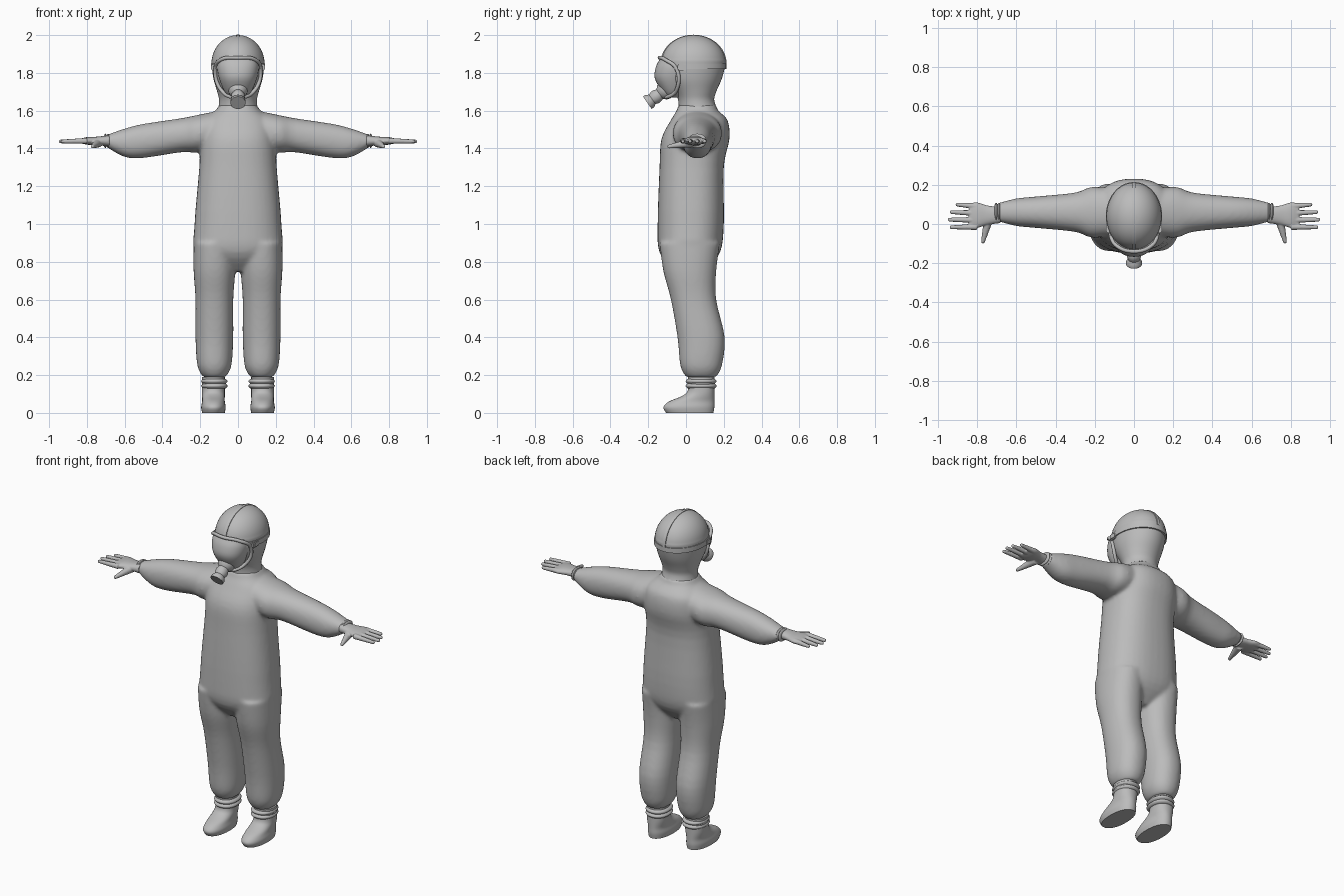
import bpy, bmesh, math
from mathutils import Matrix, Vector

cube = bpy.data.objects.get("Cube")
if cube:
    bpy.data.objects.remove(cube)

grey = (0.5, 0.5, 0.5, 1)
material = bpy.data.materials.new("plain grey")
material.use_nodes = True
material.diffuse_color = grey
material.node_tree.nodes["Principled BSDF"].inputs["Base Color"].default_value = grey


def resample(rows, steps):
    """Smooth the section rows with a cubic through every row."""
    rows = [Vector(row) for row in rows]
    last = len(rows) - 1
    result = []
    for i in range(last):
        start, end = rows[i], rows[i + 1]
        leave = (end - rows[max(i - 1, 0)]) / 2
        arrive = (rows[min(i + 2, last)] - start) / 2
        for step in range(steps):
            t = step / steps
            ease = t * t * (3 - 2 * t)
            bend = t * (1 - t)
            result.append(start.lerp(end, ease) + leave * bend * (1 - t) - arrive * bend * t)
    return result + [rows[last]]


def loft(bm, axis, rows, centre=0, side=1, steps=4, power=2.2, sides=40):
    """Skin oval sections: position, half width, half depth, depth centre."""
    if steps > 1:
        rows = resample(rows, steps)
    rings = []
    for position, width, depth, middle in rows:
        ring = []
        for k in range(sides):
            c, s = math.cos(math.tau * k / sides), math.sin(math.tau * k / sides)
            u = centre + width * math.copysign(abs(c) ** (2 / power), c)
            v = middle + depth * math.copysign(abs(s) ** (2 / power), s)
            x, y, z = (position, u, v) if axis == "x" else (u, v, position)
            ring.append(bm.verts.new((x * side, y, z)))
        rings.append(ring)
    for low, high in zip(rings, rings[1:]):
        for k in range(sides):
            bm.faces.new((low[k], low[k - 1], high[k - 1], high[k]))
    bm.faces.new(rings[0])
    bm.faces.new(rings[-1])


def finger(bm, base, tip, thick, thin):
    """Tapered finger with a rounded tip."""
    base, tip = Vector(base), Vector(tip)
    along = tip - base
    turn = along.to_track_quat("Z", "Y").to_matrix().to_4x4()
    bmesh.ops.create_cone(bm, cap_ends=True, segments=16, radius1=thick, radius2=thin,
                          depth=along.length, matrix=Matrix.Translation((base + tip) / 2) @ turn)
    bmesh.ops.create_uvsphere(bm, u_segments=16, v_segments=8, radius=thin,
                              matrix=Matrix.Translation(tip))


def finish(name, bm, voxel=0, relax=0):
    """Turn the mesh into a smooth object, optionally fusing its pieces."""
    bmesh.ops.recalc_face_normals(bm, faces=bm.faces)
    mesh = bpy.data.meshes.new(name)
    bm.to_mesh(mesh)
    bm.free()
    mesh.materials.append(material)
    mesh.shade_smooth()
    mesh.set_sharp_from_angle(angle=math.radians(40))
    obj = bpy.data.objects.new(name, mesh)
    bpy.context.collection.objects.link(obj)
    if voxel:
        fuse = obj.modifiers.new("fuse", "REMESH")
        fuse.mode, fuse.voxel_size, fuse.use_smooth_shade = "VOXEL", voxel, True
        smooth = obj.modifiers.new("relax", "SMOOTH")
        smooth.factor, smooth.iterations = 0.5, relax
    return obj


def part(name, axis, rows, **options):
    bm = bmesh.new()
    loft(bm, axis, rows, **options)
    return finish(name, bm)


def cuff(name, axis, start, length, width, depth, middle, centre, side):
    """Two soft rolls of cloth around a wrist or ankle."""
    count = 12
    rows = []
    for i in range(count + 1):
        swell = 0.01 * abs(math.sin(math.tau * i / count))
        rows.append((start + length * i / count, width + swell, depth + swell, middle))
    part(name, axis, rows, centre=centre, side=side, steps=1)


# Baggy one-piece suit: torso, sleeves and trouser legs fused together
torso = [(.75, .05, .08, .02), (.85, .22, .16, .02), (1, .23, .175, .025), (1.3, .205, .17, .03),
         (1.45, .2, .18, .05), (1.55, .18, .15, .07), (1.6, .12, .11, .06), (1.63, .1, .1, .06)]
sleeve = [(0, .1, .1, 1.52), (.2, .13, .1, 1.48), (.3, .1, .09, 1.47), (.5, .08, .09, 1.44),
          (.6, .07, .075, 1.43), (.7, .045, .03, 1.44)]
trouser = [(.19, .06, .08, .08), (.25, .09, .11, .08), (.4, .1, .125, .08), (.6, .1, .12, .04),
           (.75, .11, .14, .02), (.9, .11, .16, .02)]
bm = bmesh.new()
loft(bm, "z", torso, power=2.4)
for side in (1, -1):
    loft(bm, "x", sleeve, centre=.06, side=side)
    loft(bm, "z", trouser, centre=.125, side=side)
finish("suit", bm, voxel=.01, relax=8)

# Hands, boots and cuffs on both sides
palm = [(.68, .04, .03, 1.44), (.75, .05, .022, 1.44), (.8, .065, .02, 1.44), (.84, .06, .01, 1.44)]
boot = [(0, .06, .125, .02), (.03, .065, .135, .015), (.06, .06, .12, .03), (.09, .06, .085, .065),
        (.12, .06, .07, .08), (.19, .06, .07, .08)]
for label, side in (("left", 1), ("right", -1)):
    bm = bmesh.new()
    loft(bm, "x", palm, centre=.045, side=side)
    finger(bm, (.74 * side, .03, 1.43), (.77 * side, -.09, 1.41), .025, .01)
    for i, reach in enumerate((.9, .93, .94, .93)):
        y = .09 - .035 * i
        finger(bm, (.8 * side, y, 1.44), (reach * side, y * 1.1, 1.437), .016, .01)
    finish(label + "_hand", bm, voxel=.004, relax=3)
    part(label + "_boot", "z", boot, centre=.13, side=side)
    cuff(label + "_boot_cuff", "z", .13, .05, .06, .072, .08, .125, side)
    cuff(label + "_wrist_cuff", "x", .68, .03, .038, .028, 1.44, .06, side)

# Hooded head: a neck that widens into a half dome
brow, rise, half_width, half_depth, middle = 1.85, .15, .14, .17, .04
head = [(1.58, .11, .11, .07), (1.65, .1, .095, .055), (1.7, .11, .11, .05), (1.77, .13, .15, .04)]
for i in range(9):
    a = 1.52 * i / 8
    head.append((brow + rise * math.sin(a), half_width * math.cos(a), half_depth * math.cos(a), middle))
part("head", "z", head, power=2)

# Strap around the head, and one from brow to nape over the crown
part("head_strap", "z", [(z, half_width + .004, half_depth + .004, middle) for z in (brow - .03, brow)],
     steps=1, power=2)
bm = bmesh.new()
edges = []
for x in (-.009, .009):
    arc = [math.pi * k / 32 for k in range(33)]
    edges.append([bm.verts.new((x, middle + (half_depth + .005) * math.cos(a),
                                brow + (rise + .002) * math.sin(a))) for a in arc])
for k in range(len(arc)):
    bm.faces.new((edges[0][k], edges[0][k - 1], edges[1][k - 1], edges[1][k]))
for edge in edges:
    bm.faces.new(edge)
finish("crown_strap", bm)

# Strap buckles
for label, side in (("left", 1), ("right", -1)):
    bm = bmesh.new()
    place = Matrix.Translation((side * .132, -.02, brow - .02))
    bmesh.ops.create_cube(bm, matrix=place @ Matrix.Diagonal((.02, .05, .035, 1)))
    bmesh.ops.bevel(bm, geom=bm.edges[:], offset=.005, segments=2, affect="EDGES")
    finish(label + "_buckle", bm)

# Face mask: bulging visor with a tubular frame
visor = [(1.67, .04, .035, -.065), (1.7, .07, .06, -.065), (1.77, .1, .1, -.065),
         (1.83, .11, .1, -.06), (1.87, .1, .07, -.07)]
part("visor", "z", visor)

bend = [(.09, -.11, 1.87), (.12, -.05, 1.82), (.09, -.05, 1.71)]
path = [(0, -.14, 1.88)] + bend + [(0, -.11, 1.67)] + [(-x, y, z) for x, y, z in reversed(bend)]
curve = bpy.data.curves.new("visor_frame", "CURVE")
curve.dimensions, curve.bevel_depth, curve.bevel_resolution = "3D", .01, 3
line = curve.splines.new("BEZIER")
line.bezier_points.add(len(path) - 1)
line.use_cyclic_u = True
for point, place in zip(line.bezier_points, path):
    point.co, point.handle_left_type, point.handle_right_type = place, "AUTO", "AUTO"
curve.materials.append(material)
bpy.context.collection.objects.link(bpy.data.objects.new("visor_frame", curve))

# Ribbed breathing canister pointing forward and down
radii = (.05, .05, .045, .03, .036, .036, .03, .04, .04)
canister = part("breathing_canister", "z", [(.016 * i, r, r, 0) for i, r in enumerate(radii)],
                steps=1, power=2)
canister.location = (0, -.1, 1.715)
canister.rotation_euler.x = math.radians(125)
